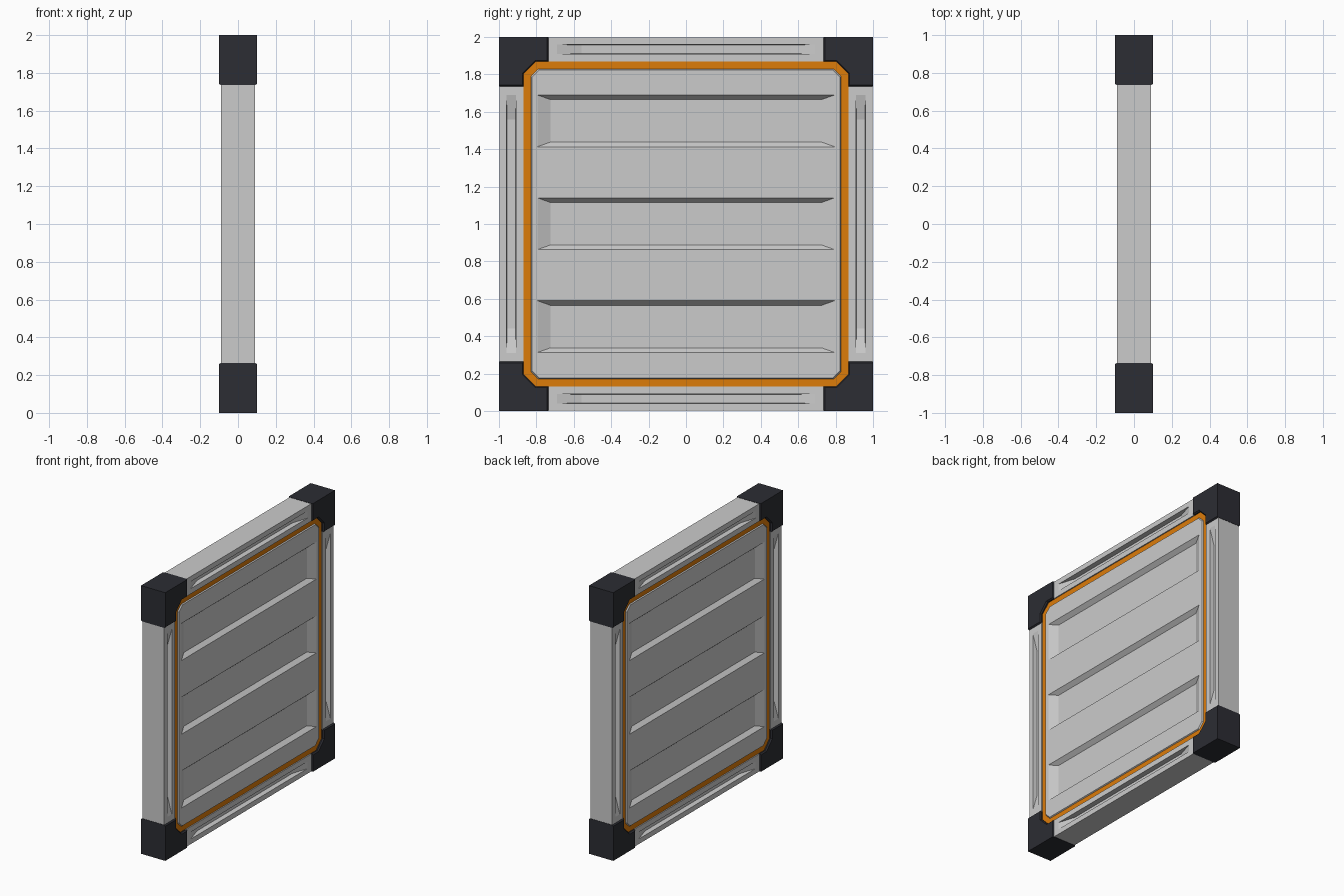
import bpy, bmesh, math
from mathutils import Matrix

if "Cube" in bpy.data.objects:
    bpy.data.objects.remove(bpy.data.objects["Cube"])


def material(name, rgb):
    m = bpy.data.materials.new(name)
    m.diffuse_color = (*rgb, 1)
    m.use_nodes = True
    m.node_tree.nodes["Principled BSDF"].inputs["Base Color"].default_value = m.diffuse_color
    return m


DARK = material("dark_grey", (0.025, 0.026, 0.033))
ORANGE = material("orange", (0.72, 0.20, 0.003))


def loft(name, layers, mat=None, ring=False, turn=0):
    """Join yz outlines stacked along x; cap the ends or close into a ring."""
    bm = bmesh.new()
    rows = [[bm.verts.new((x, y, z)) for y, z in pts] for x, pts in layers]
    pairs = list(zip(rows, rows[1:])) + ([(rows[-1], rows[0])] if ring else [])
    for a, b in pairs:
        for i in range(len(a)):
            j = (i + 1) % len(a)
            bm.faces.new((a[i], a[j], b[j], b[i]))
    if not ring:
        bm.faces.new(rows[0])
        bm.faces.new(rows[-1])
    bmesh.ops.recalc_face_normals(bm, faces=bm.faces)
    # outlines are drawn around the panel centre, then lifted onto the floor
    bm.transform(Matrix.Translation((0, 0, 1)) @ Matrix.Rotation(turn * math.pi / 2, 4, 'X'))
    me = bpy.data.meshes.new(name)
    bm.to_mesh(me)
    bm.free()
    ob = bpy.data.objects.new(name, me)
    bpy.context.collection.objects.link(ob)
    if mat:
        me.materials.append(mat)
    return ob


def rect(y, z0, z1):
    return [(-y, z0), (y, z0), (y, z1), (-y, z1)]


def octagon(r, c):
    return [(-r, c - r), (c - r, -r), (r - c, -r), (r, c - r),
            (r, r - c), (r - c, r), (c - r, r), (-r, r - c)]


def carve(ob, face_x, depth, outer, inner, turn=0):
    """Sink a tapered recess into both faces of a part."""
    top = 0.01
    for s in (1, -1):
        # continue the taper above the surface so the cut is clean
        over = [(o[0] + (o[0] - i[0]) * top / depth, o[1] + (o[1] - i[1]) * top / depth)
                for o, i in zip(outer, inner)]
        cut = loft("recess_cutter", [(s * (face_x - depth), inner), (s * (face_x + top), over)], turn=turn)
        cut.hide_render = True
        mod = ob.modifiers.new("recess", 'BOOLEAN')
        mod.operation = 'DIFFERENCE'
        mod.solver = 'EXACT'
        mod.object = cut
        bpy.context.view_layer.objects.active = ob
        bpy.ops.object.modifier_apply(modifier=mod.name)
        bpy.data.objects.remove(cut)


# Central panel with three wide tapered recesses per face
body, face = octagon(0.83, 0.04), octagon(0.824, 0.04)
panel = loft("panel", [(-0.09, face), (-0.08, body), (0.08, body), (0.09, face)])
for z in (-0.55, 0, 0.55):
    carve(panel, 0.09, 0.03, rect(0.795, z - 0.137, z + 0.14), rect(0.725, z - 0.112, z + 0.115))

# Orange seal around the panel
big, small = octagon(0.868, 0.065), octagon(0.828, 0.04)
loft("seal", [(-0.082, big), (0.082, big), (0.082, small), (-0.082, small)], ORANGE, ring=True)

# Four edge beams with long grooves, four corner blocks
full = [(1, 1), (0.735, 1), (0.735, 0.868), (0.803, 0.868), (0.868, 0.803), (0.868, 0.735), (1, 0.735)]
inset = [(1, 1), (0.742, 1), (0.742, 0.875), (0.806, 0.875), (0.875, 0.806), (0.875, 0.742), (1, 0.742)]
for k, side in enumerate(("top", "left", "bottom", "right")):
    bar = rect(0.74, 0.868, 0.998)
    beam = loft(side + "_beam", [(-0.09, bar), (0.09, bar)], turn=k)
    carve(beam, 0.09, 0.035, rect(0.69, 0.908, 0.96), rect(0.56, 0.912, 0.956), turn=k)
    loft("corner_block_%d" % (k + 1),
         [(-0.1, inset), (-0.09, full), (0.09, full), (0.1, inset)], DARK, turn=k)
